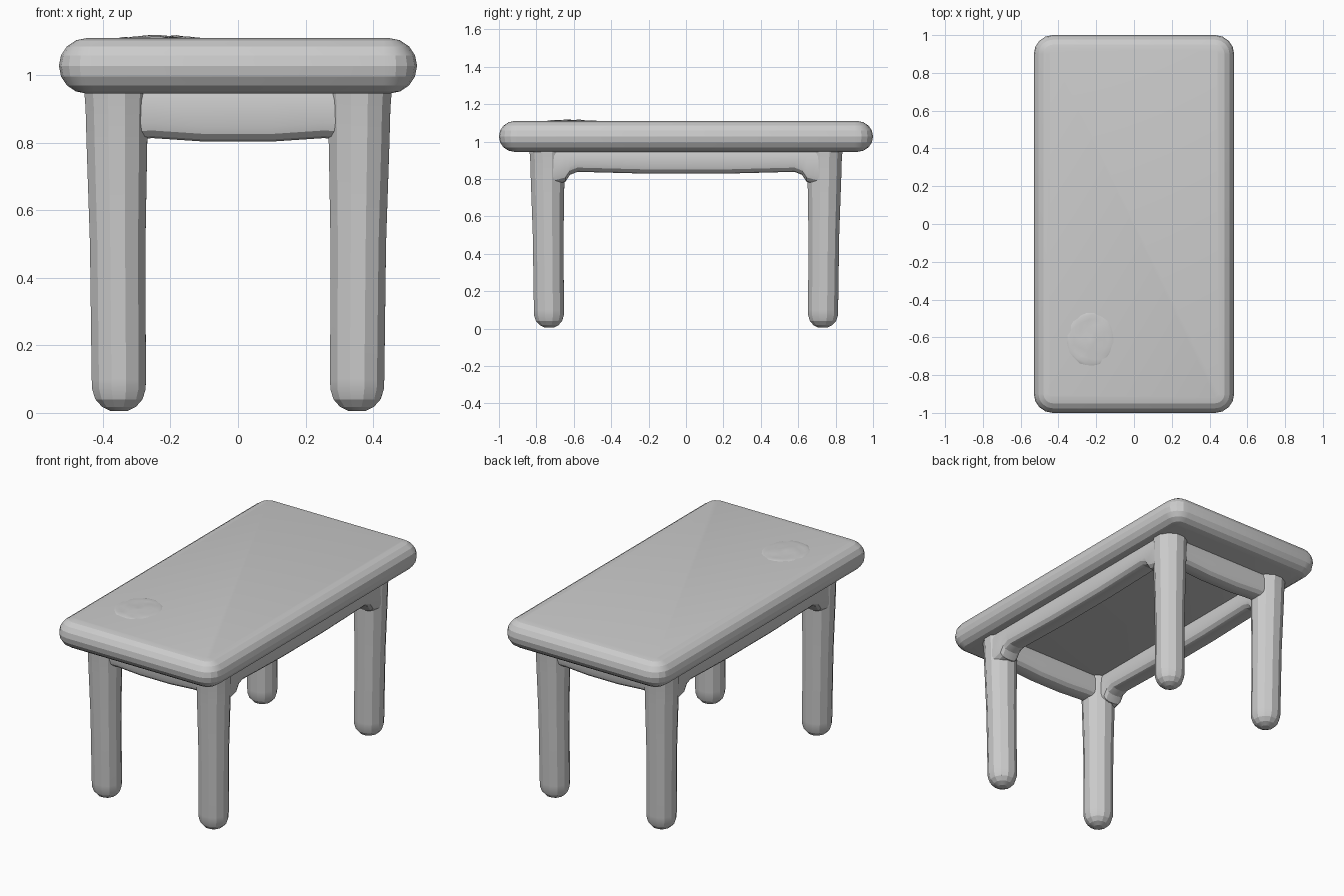
import bpy, bmesh, math, random
from mathutils import Vector, Matrix

default = bpy.data.objects.get("Cube")
if default:
    bpy.data.objects.remove(default, do_unlink=True)

random.seed(4)
grey = bpy.data.materials.new("plain grey")
grey.use_nodes = True
colour = (0.6, 0.6, 0.6, 1)
grey.diffuse_color = colour
grey.node_tree.nodes["Principled BSDF"].inputs["Base Color"].default_value = colour


def finish(name, bm):
    bmesh.ops.recalc_face_normals(bm, faces=bm.faces[:])
    mesh = bpy.data.meshes.new(name)
    bm.to_mesh(mesh)
    bm.free()
    mesh.materials.append(grey)
    obj = bpy.data.objects.new(name, mesh)
    bpy.context.collection.objects.link(obj)
    bpy.ops.object.select_all(action="DESELECT")
    obj.select_set(True)
    bpy.context.view_layer.objects.active = obj
    bpy.ops.object.shade_smooth_by_angle(angle=math.radians(20))
    return obj


def rounded_rect(hx, hy, r, steps=4):
    """Outline of a rectangle with rounded corners."""
    points = []
    for q, (sx, sy) in enumerate([(1, 1), (-1, 1), (-1, -1), (1, -1)]):
        for i in range(steps + 1):
            a = math.pi / 2 * (q + i / steps)
            points.append((sx * (hx - r) + r * math.cos(a), sy * (hy - r) + r * math.sin(a)))
    return points


def loft(name, rings):
    """Skin a list of matching rings and cap both ends."""
    bm = bmesh.new()
    loops = [[bm.verts.new(p) for p in ring] for ring in rings]
    n = len(loops[0])
    for a, b in zip(loops, loops[1:]):
        for i in range(n):
            bm.faces.new((a[i], a[(i + 1) % n], b[(i + 1) % n], b[i]))
    bm.faces.new(loops[0])
    bm.faces.new(loops[-1])
    return finish(name, bm)


# Table top with a full rounded edge
half = 0.082
rings = []
for i in range(9):
    t = math.pi * (i / 8 - 0.5)
    inset = half * (1 - math.cos(t))
    z = 1.027 + half * math.sin(t)
    outline = rounded_rect(0.53 - inset, 1 - inset, 0.1 - inset)
    rings.append([(x, y, z) for x, y in outline])
loft("table_top", rings)

# Legs: round foot, leaning slightly outward towards the top
leg_profile = [(0.005, 0.025), (0.018, 0.052), (0.04, 0.072), (0.07, 0.082),
               (0.1, 0.083), (0.5, 0.085), (0.8, 0.093), (0.9, 0.095), (0.97, 0.1)]
for sx, side in ((1, "left"), (-1, "right")):
    for sy, end in ((-1, "front"), (1, "back")):
        rings = []
        for z, r in leg_profile:
            cx = sx * (0.352 + 0.008 * z)
            cy = sy * (0.732 + 0.01 * z)
            rings.append([(cx + r * math.cos(math.tau * k / 12 + 0.26),
                           cy + r * math.sin(math.tau * k / 12 + 0.26), z) for k in range(12)])
        loft(f"{end}_{side}_leg", rings)


def rail(name, centre, width, stations, along_y):
    """Rounded rail whose underside drops towards the legs."""
    rings = []
    for s, bottom in stations:
        h = (0.97 - bottom) / 2
        ring = []
        for u, v in rounded_rect(width, h, 0.045, 3):
            z = bottom + h + v
            ring.append((centre + u, s, z) if along_y else (s, centre + u, z))
        rings.append(ring)
    loft(name, rings)


# Rails under the top, curving down into the legs
side_half = [(0.2, 0.828), (0.58, 0.838), (0.62, 0.822), (0.645, 0.785), (0.74, 0.76)]
end_half = [(0.1, 0.803), (0.25, 0.813), (0.36, 0.81)]
mirror = lambda half_list: [(-s, z) for s, z in reversed(half_list)] + half_list
for s, side, end in ((1, "left", "back"), (-1, "right", "front")):
    rail(f"{side}_rail", s * 0.38, 0.066, mirror(side_half), True)
    rail(f"{end}_rail", s * 0.74, 0.06, mirror(end_half), False)

# Shallow uneven lump on the top near the front
bm = bmesh.new()
bmesh.ops.create_icosphere(bm, subdivisions=3, radius=1)
for v in bm.verts:
    v.co.z *= random.uniform(0.5, 1.2)
bmesh.ops.transform(bm, verts=bm.verts[:],
                    matrix=Matrix.Translation(Vector((-0.23, -0.61, 1.106)))
                    @ Matrix.Diagonal((0.13, 0.15, 0.011, 1)))
finish("top_lump", bm)
